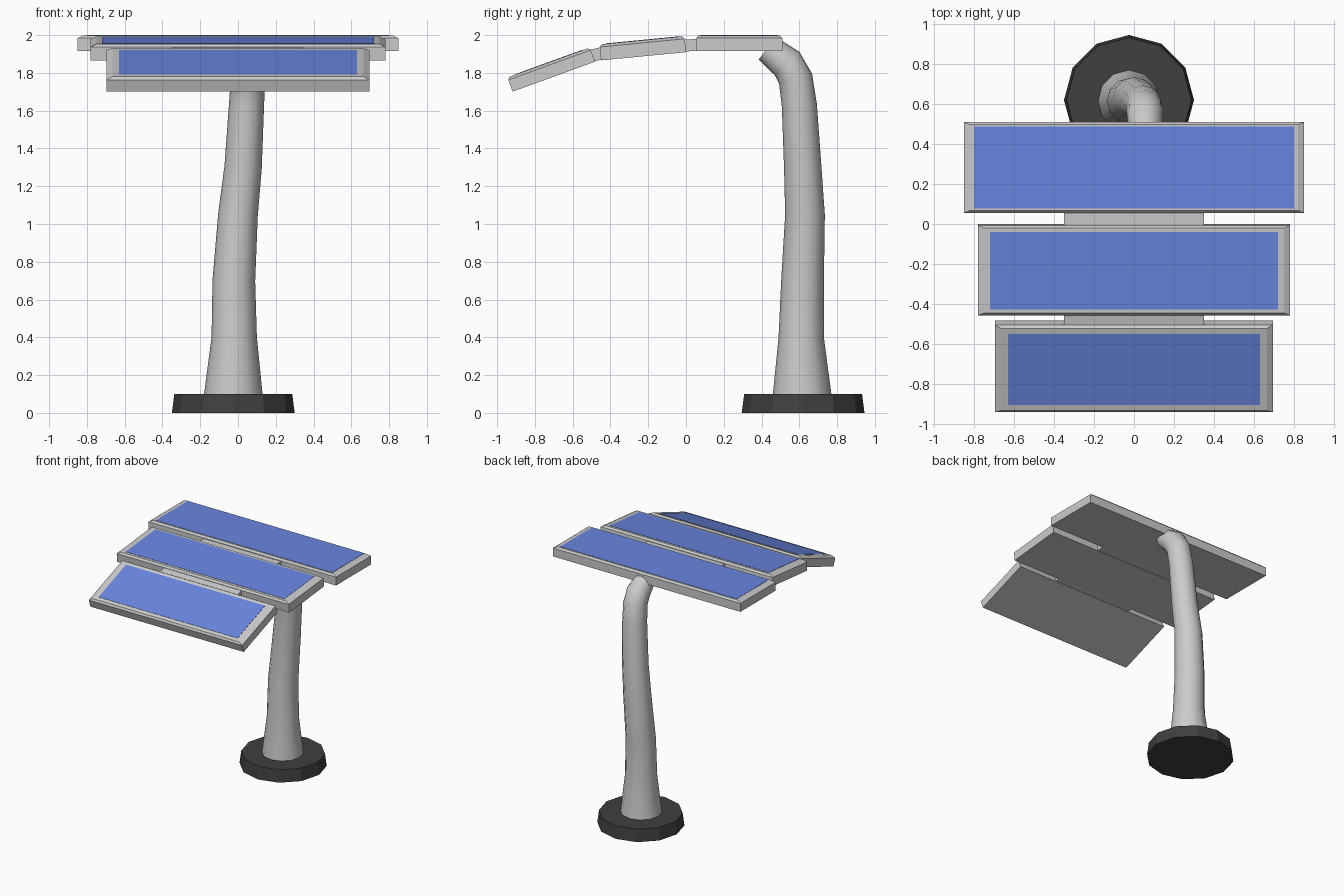
import bpy, bmesh, math
from mathutils import Vector, Matrix

if "Cube" in bpy.data.objects:
    bpy.data.objects.remove(bpy.data.objects["Cube"])


def material(name, rgb):
    m = bpy.data.materials.new(name)
    m.diffuse_color = (*rgb, 1)
    m.use_nodes = True
    m.node_tree.nodes["Principled BSDF"].inputs["Base Color"].default_value = m.diffuse_color
    return m


DARK = material("dark_base", (0.05, 0.05, 0.05))
BLUE = material("solar_blue", (0.14, 0.24, 0.75))


def loft(name, rings, mat=None, matrix=None, smooth=None):
    """Skin a list of equal-length point rings and cap both ends."""
    bm = bmesh.new()
    vs = [[bm.verts.new(p) for p in ring] for ring in rings]
    n = len(vs[0])
    for a, b in zip(vs, vs[1:]):
        for i in range(n):
            j = (i + 1) % n
            bm.faces.new((a[i], a[j], b[j], b[i]))
    bm.faces.new(vs[0][::-1])
    bm.faces.new(vs[-1])
    bmesh.ops.recalc_face_normals(bm, faces=bm.faces)
    if matrix:
        bm.transform(matrix)
    me = bpy.data.meshes.new(name)
    bm.to_mesh(me)
    bm.free()
    ob = bpy.data.objects.new(name, me)
    bpy.context.collection.objects.link(ob)
    if mat:
        me.materials.append(mat)
    if smooth:
        bpy.ops.object.select_all(action='DESELECT')
        ob.select_set(True)
        bpy.context.view_layer.objects.active = ob
        bpy.ops.object.shade_smooth_by_angle(angle=math.radians(smooth))
    return ob


def rect(hx, hy, z):
    return [(-hx, -hy, z), (hx, -hy, z), (hx, hy, z), (-hx, hy, z)]


def circle(c, r, u, v, n=12):
    return [Vector(c) + r * (math.cos(t) * u + math.sin(t) * v)
            for t in (2 * math.pi * i / n for i in range(n))]


X, Y = Vector((1, 0, 0)), Vector((0, 1, 0))

# Round foot
loft("base", [circle((-0.025, 0.62, 0), 0.325, X, Y),
              circle((-0.025, 0.62, 0.1), 0.312, X, Y)], DARK)

# Crooked tapering pole, bending forward into the rear panel
path = [(-0.025, 0.615, 0.09, 0.156), (-0.02, 0.61, 0.4, 0.12),
        (-0.022, 0.617, 0.7, 0.113), (0.0, 0.63, 1.05, 0.105),
        (0.027, 0.618, 1.3, 0.099), (0.045, 0.6, 1.63, 0.093),
        (0.053, 0.58, 1.77, 0.091), (0.055, 0.535, 1.85, 0.09),
        (0.055, 0.43, 1.93, 0.075)]
pts = [Vector(p[:3]) for p in path]
rings = []
for i, p in enumerate(path):
    t = (pts[min(i + 1, len(pts) - 1)] - pts[max(i - 1, 0)]).normalized()
    if i == 0:
        t = Vector((0, 0, 1))
    v = t.cross(X).normalized()
    rings.append(circle(p[:3], p[3], v.cross(t), v))
loft("pole", rings, smooth=50)

# Panels: bottom centre y, z, tilt, half width, half depth, thickness, cell half sizes
panels = [("rear", 0.2825, 1.915, 0, 0.85, 0.2275, 0.083, 0.80, 0.205),
          ("middle", -0.225, 1.888, 5.5, 0.78, 0.226, 0.085, 0.72, 0.194),
          ("front", -0.70, 1.78, 20, 0.695, 0.232, 0.08, 0.63, 0.189)]
for name, y, z, tilt, hx, hy, th, cx, cy in panels:
    m = Matrix.Translation((0, y, z)) @ Matrix.Rotation(math.radians(tilt), 4, 'X')
    loft(name + "_panel_frame", [rect(hx, hy, 0), rect(hx, hy, th - 0.014),
                                 rect(hx - 0.03, hy - 0.013, th)], matrix=m)
    loft(name + "_panel_cells", [rect(cx, cy, th - 0.01), rect(cx, cy, th + 0.002)],
         BLUE, m)

# Hinge strips joining neighbouring panels
hinges = [("rear_hinge", [(-0.02, 1.912), (0.07, 1.918), (0.07, 1.98), (-0.02, 1.976)]),
          ("front_hinge", [(-0.495, 1.86), (-0.435, 1.872), (-0.435, 1.94), (-0.515, 1.92)])]
for name, prof in hinges:
    loft(name, [[(x, y, z) for y, z in prof] for x in (-0.35, 0.35)])
